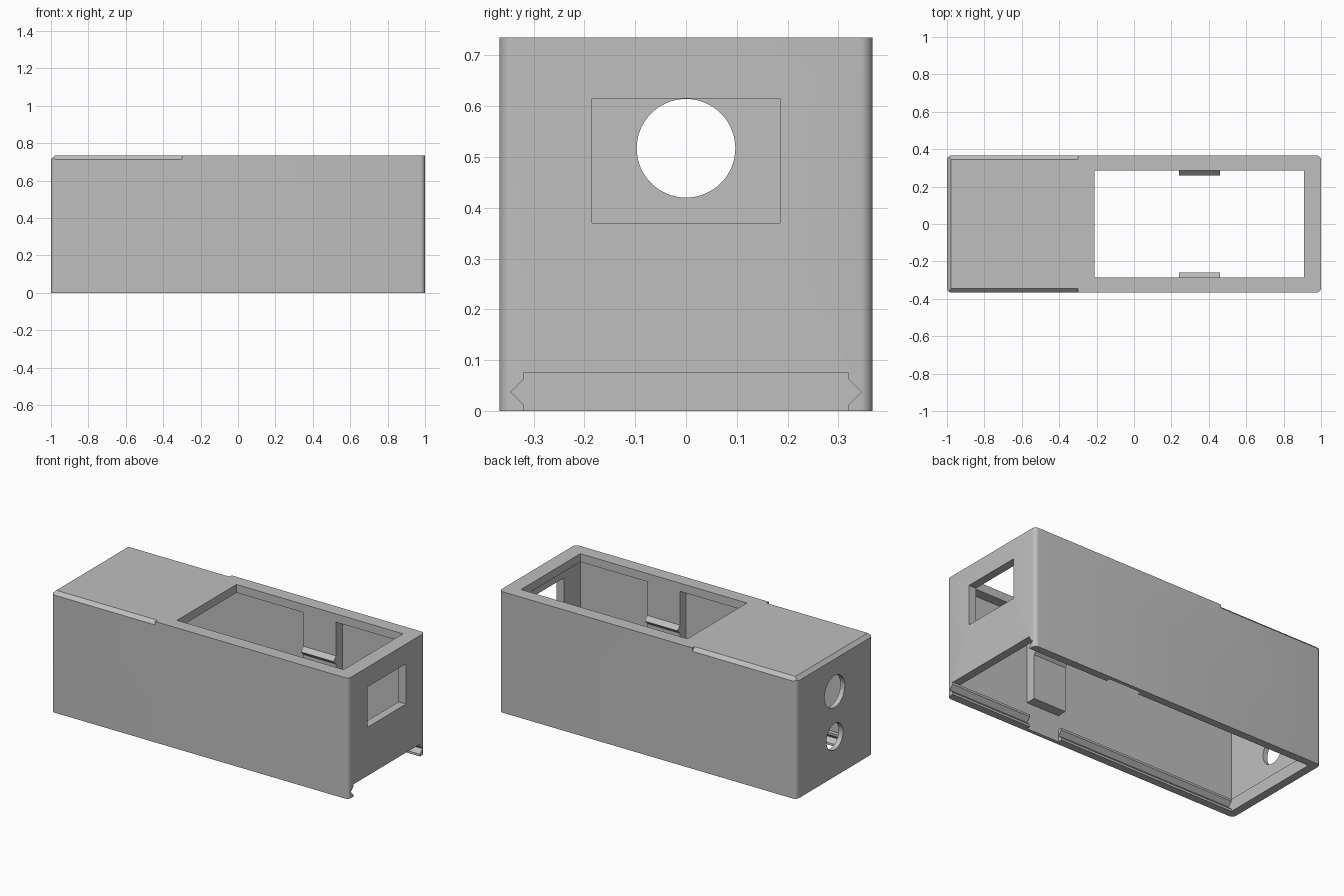
import bpy, bmesh, math
from mathutils import Vector

cube = bpy.data.objects.get("Cube")
if cube:
    bpy.data.objects.remove(cube, do_unlink=True)

HX, HY, H = 1.0, 0.367, 0.735      # outer half length, half width, height
IN_Y, CEIL = 0.345, 0.685          # cavity half width and ceiling height
CLIP = (0.24, 0.46)                # span of the clips along x

grey = bpy.data.materials.new("plain_grey")
grey.use_nodes = True
colour = (0.52, 0.52, 0.52, 1)
grey.diffuse_color = colour
grey.node_tree.nodes["Principled BSDF"].inputs["Base Color"].default_value = colour


def prism(name, profile, axis, lo, hi):
    """Extrude a 2D profile along an axis; the profile uses the other two axes in order."""
    def place(p, d):
        co = list(p)
        co.insert("xyz".index(axis), d)
        return Vector(co)
    bm = bmesh.new()
    face = bm.faces.new([bm.verts.new(place(p, lo)) for p in profile])
    ext = bmesh.ops.extrude_face_region(bm, geom=[face])
    moved = [v for v in ext["geom"] if isinstance(v, bmesh.types.BMVert)]
    bmesh.ops.translate(bm, verts=moved, vec=place((0, 0), hi - lo))
    bmesh.ops.recalc_face_normals(bm, faces=bm.faces)
    mesh = bpy.data.meshes.new(name)
    bm.to_mesh(mesh)
    bm.free()
    mesh.materials.append(grey)
    ob = bpy.data.objects.new(name, mesh)
    bpy.context.collection.objects.link(ob)
    return ob


def rect(a0, a1, b0, b1):
    return [(a0, b0), (a1, b0), (a1, b1), (a0, b1)]


def circle(cy, cz, r, n=64):
    return [(cy + r * math.cos(t * math.tau / n), cz + r * math.sin(t * math.tau / n))
            for t in range(n)]


def rounded_rect(hx, hy, r, steps=6):
    pts = []
    for q, (sx, sy) in enumerate([(1, 1), (-1, 1), (-1, -1), (1, -1)]):
        for i in range(steps + 1):
            a = (q + i / steps) * math.pi / 2
            pts.append((sx * (hx - r) + r * math.cos(a), sy * (hy - r) + r * math.sin(a)))
    return pts


# Case with rounded upright corners
case = prism("case", rounded_rect(HX, HY, 0.025), "z", 0, H)

# Cavity, top opening, end window and the two round holes
cutters = [
    prism("cavity", rect(-0.97, 0.95, -IN_Y, IN_Y), "z", 0.075, CEIL),
    prism("top_opening", rect(-0.21, 0.91, -0.285, 0.285), "z", 0.6, 0.8),
    prism("end_window", rect(-0.185, 0.185, 0.37, 0.615), "x", 0.9, 1.1),
    prism("upper_hole", circle(0, 0.517, 0.097), "x", -1.1, -0.9),
    prism("lower_hole", circle(0, 0.243, 0.08), "x", -1.1, -0.9),
]

# Sliding cover slot with V grooves, open at one end
half = [(0.32, -0.02), (0.32, 0.013), (0.345, 0.0375), (0.32, 0.062), (0.32, 0.08)]
slot = half + [(-y, z) for y, z in reversed(half)]
slot = [(y, 0.075 if z == 0.08 else z) for y, z in slot]
cutters.append(prism("cover_slot", slot, "x", -0.95, 1.1))

# Notches in the groove lips below the clips
cutters.append(prism("lip_notch", rect(*CLIP, -IN_Y, IN_Y), "z", -0.02, 0.08))

# Chamfers on the three upper edges of the closed end
C, E = 0.021, 0.05


def chamfer(edge, s):
    return [(s * (edge - C - E), H + E), (s * (edge + E), H - C - E), (s * (edge + E), H + E)]


for s in (-1, 1):
    cutters.append(prism("side_chamfer", chamfer(HY, s), "x", -1.1, -0.3))
cutters.append(prism("end_chamfer", chamfer(HX, -1), "y", -0.5, 0.5))

for cutter in cutters:
    cutter.hide_render = True
    mod = case.modifiers.new(cutter.name, "BOOLEAN")
    mod.operation = "DIFFERENCE"
    mod.solver = "EXACT"
    mod.object = cutter

# Bake the cuts and discard the cutters
bpy.context.view_layer.update()
graph = bpy.context.evaluated_depsgraph_get()
baked = bpy.data.meshes.new_from_object(case.evaluated_get(graph))
case.modifiers.clear()
case.data = baked
for cutter in cutters:
    bpy.data.objects.remove(cutter, do_unlink=True)

# Clip blocks with a snap ridge on the inner side walls
for s, side in ((-1, "front"), (1, "back")):
    outline = [(0.355, 0.16), (0.285, 0.16), (0.285, 0.43), (0.26, 0.455),
               (0.285, 0.48), (0.285, CEIL), (0.355, CEIL)]
    prism(side + "_clip", [(s * y, z) for y, z in outline], "x", *CLIP)

# Smooth rounded corners and holes, keeping the edges sharp
bpy.ops.object.select_all(action="DESELECT")
case.select_set(True)
bpy.context.view_layer.objects.active = case
bpy.ops.object.shade_smooth_by_angle(angle=math.radians(30))
